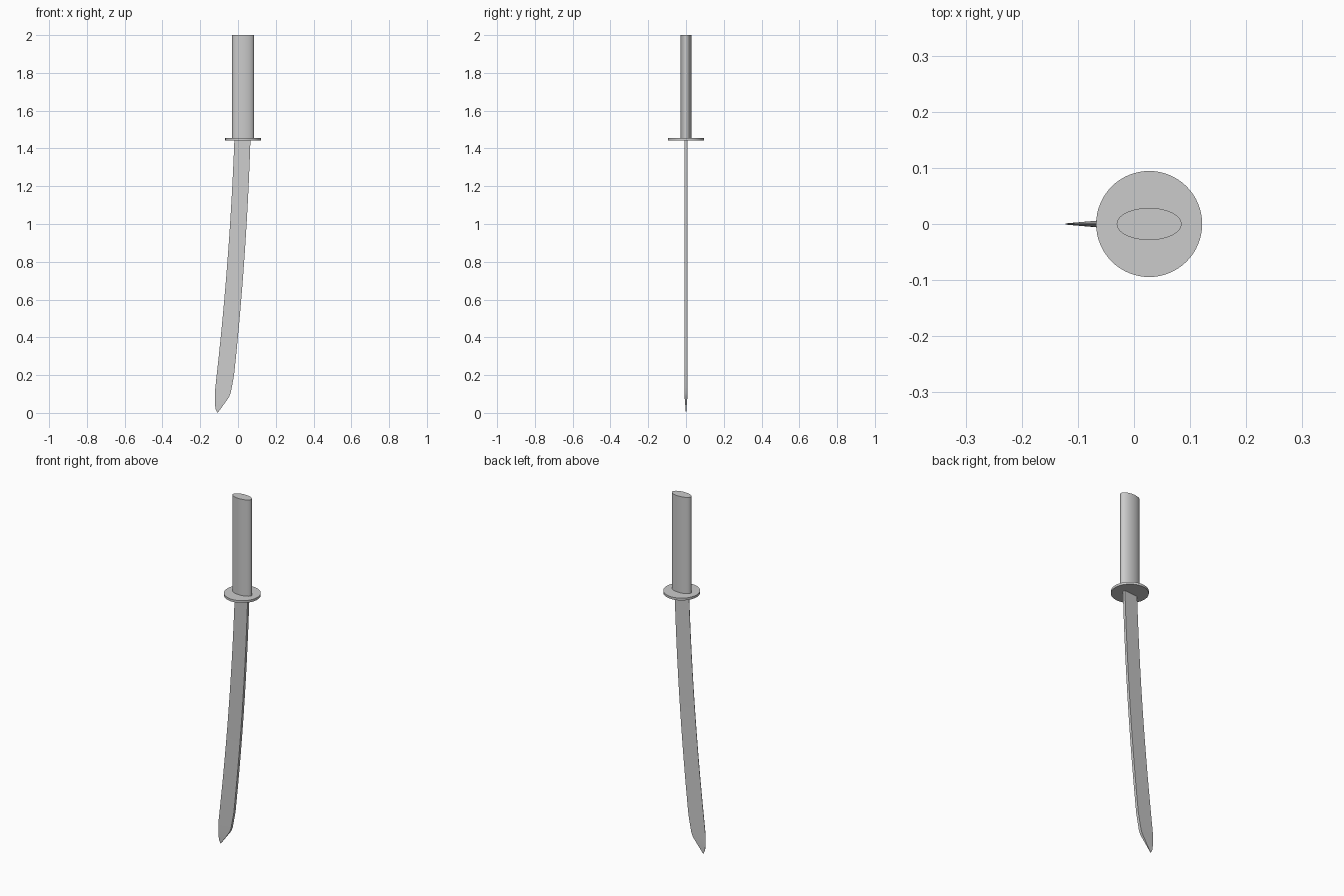
import bpy, bmesh

if "Cube" in bpy.data.objects:
    bpy.data.objects.remove(bpy.data.objects["Cube"])

CX = 0.027  # axis of guard and handle


def cylinder(name, rx, ry, z0, z1):
    bpy.ops.mesh.primitive_cylinder_add(vertices=64, radius=1, depth=1,
                                        location=(CX, 0, (z0 + z1) / 2))
    ob = bpy.context.object
    ob.name = name
    ob.scale = (rx, ry, z1 - z0)
    bpy.ops.object.transform_apply(location=False, rotation=False, scale=True)
    bpy.ops.object.shade_smooth_by_angle()
    return ob


def edge_x(z):
    # curved cutting edge of the blade
    return -0.122 + 0.0984 * (z - 0.12) - 0.0299 * (z - 0.12) * (z - 0.75)


# Handle and guard
cylinder("handle", 0.0578, 0.0287, 1.45, 2.0)
cylinder("guard", 0.0945, 0.0945, 1.442, 1.455)

# Blade rows: edge x, edge z, spine x, spine z, half thickness of spine
rows = []
N = 20
for i in range(N + 1):
    z = 1.45 + (0.2 - 1.45) * i / N
    rows.append((edge_x(z), z, edge_x(z) + 0.093 - 0.0055 * z, z, 0.008))
rows += [(-0.1215, 0.12, -0.033, 0.135, 0.008),
         (-0.1225, 0.08, -0.039, 0.105, 0.008),
         (-0.1225, 0.05, -0.048, 0.083, 0.0075),
         (-0.1185, 0.02, -0.078, 0.041, 0.004),
         (-0.109, 0.0, -0.106, 0.002, 0.0008)]

bm = bmesh.new()
rings = []
for ex, ez, sx, sz, t in rows:
    e = min(0.001, t)
    rings.append([bm.verts.new(p) for p in
                  ((ex, -e, ez), (sx, -t, sz), (sx, t, sz), (ex, e, ez))])
for a, b in zip(rings, rings[1:]):
    for k in range(4):
        n = (k + 1) % 4
        bm.faces.new((a[k], a[n], b[n], b[k]))
bm.faces.new(rings[0])
bm.faces.new(rings[-1])
bmesh.ops.recalc_face_normals(bm, faces=bm.faces)
mesh = bpy.data.meshes.new("blade")
bm.to_mesh(mesh)
bm.free()
blade = bpy.data.objects.new("blade", mesh)
bpy.context.collection.objects.link(blade)
bpy.ops.object.select_all(action='DESELECT')
blade.select_set(True)
bpy.context.view_layer.objects.active = blade
bpy.ops.object.shade_smooth_by_angle()
